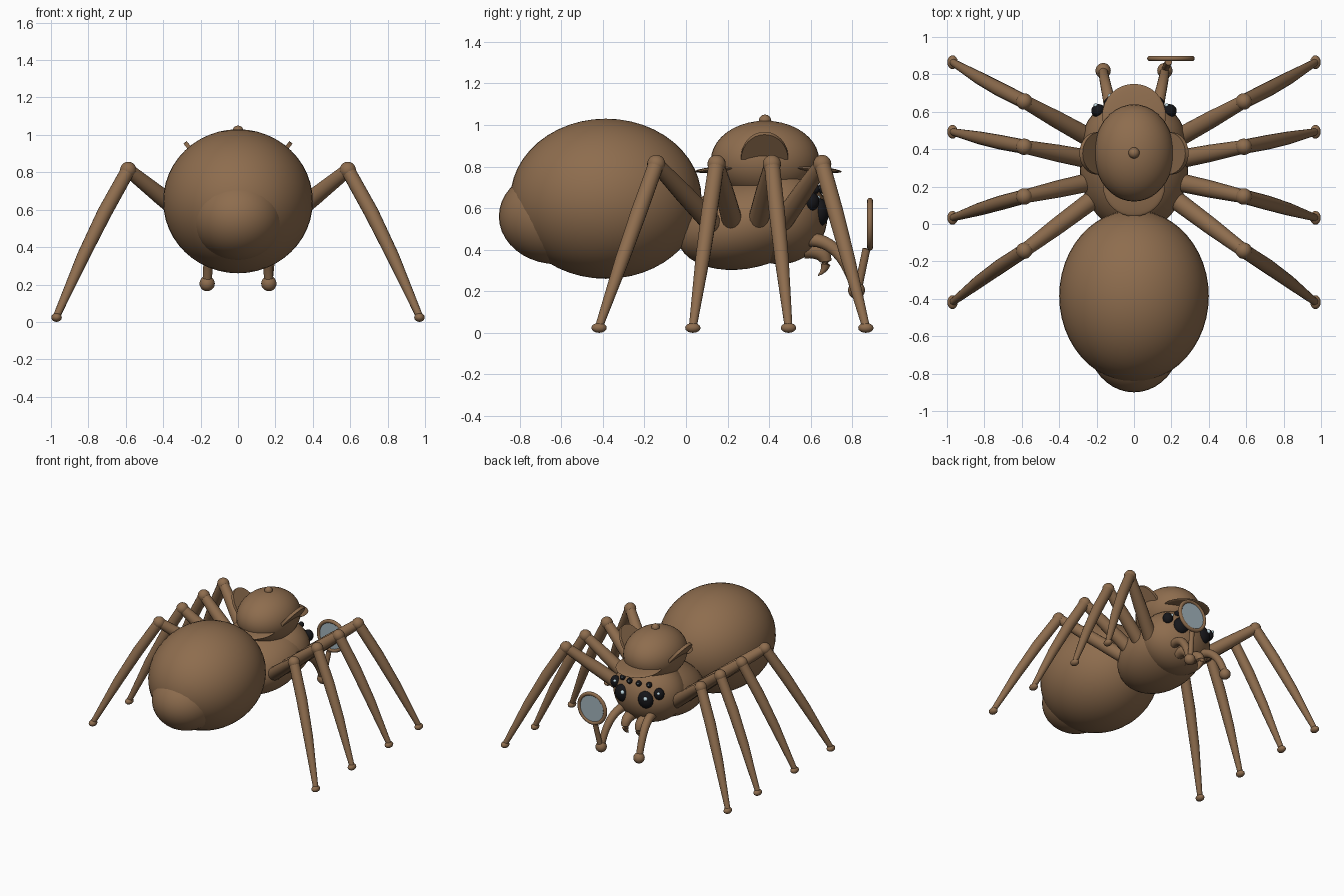
import bpy, bmesh, math
from mathutils import Vector, Matrix

if "Cube" in bpy.data.objects:
    bpy.data.objects.remove(bpy.data.objects["Cube"])


def material(name, rgb):
    m = bpy.data.materials.new(name)
    m.diffuse_color = (*rgb, 1)
    m.use_nodes = True
    m.node_tree.nodes["Principled BSDF"].inputs["Base Color"].default_value = m.diffuse_color
    return m


BROWN = material("brown", (0.27, 0.152, 0.076))
BLACK = material("black", (0.008, 0.008, 0.01))
GLASS = material("pale_glass", (0.36, 0.45, 0.50))
SHINE = material("eye_shine", (0.6, 0.78, 0.85))


def finish(name, bm, mat):
    bmesh.ops.recalc_face_normals(bm, faces=bm.faces)
    me = bpy.data.meshes.new(name)
    bm.to_mesh(me)
    bm.free()
    me.materials.append(mat)
    ob = bpy.data.objects.new(name, me)
    bpy.context.collection.objects.link(ob)
    bpy.ops.object.select_all(action='DESELECT')
    bpy.context.view_layer.objects.active = ob
    ob.select_set(True)
    bpy.ops.object.shade_smooth_by_angle(angle=math.radians(40))
    return ob


def ellipsoid(name, loc, radii, mat=BROWN, tilt=0, seg=32):
    """Ball with three radii, tilted about x in degrees."""
    bm = bmesh.new()
    bmesh.ops.create_uvsphere(bm, u_segments=seg, v_segments=seg // 2, radius=1)
    bm.transform(Matrix.Translation(loc) @ Matrix.Rotation(math.radians(tilt), 4, 'X')
                 @ Matrix.Diagonal((*radii, 1)))
    return finish(name, bm, mat)


def tube(name, path, radii, mat=BROWN, seg=16):
    """Round tube through the path with a radius at each point."""
    bm = bmesh.new()
    pts = [Vector(p) for p in path]
    rings = []
    for i, p in enumerate(pts):
        d = pts[min(i + 1, len(pts) - 1)] - pts[max(i - 1, 0)]
        rot = d.to_track_quat('Z', 'Y')
        rings.append([bm.verts.new(p + rot @ Vector((radii[i] * math.cos(a), radii[i] * math.sin(a), 0)))
                      for a in (2 * math.pi * k / seg for k in range(seg))])
    for r, s in zip(rings, rings[1:]):
        for k in range(seg):
            bm.faces.new((r[k], r[(k + 1) % seg], s[(k + 1) % seg], s[k]))
    bm.faces.new(rings[0])
    bm.faces.new(rings[-1])
    return finish(name, bm, mat)


def smooth_path(ctrl, n=12):
    """Cubic Bezier through four control points."""
    a, b, c, d = (Vector(p) for p in ctrl)
    return [a * (1 - t) ** 3 + b * 3 * t * (1 - t) ** 2 + c * 3 * t * t * (1 - t) + d * t ** 3
            for t in (i / n for i in range(n + 1))]


# Body
ellipsoid("abdomen", (0, -0.385, 0.645), (0.40, 0.46, 0.385), seg=48)
ellipsoid("spinneret", (0, -0.62, 0.56), (0.25, 0.28, 0.23), seg=40)
ellipsoid("thorax", (0, 0.30, 0.525), (0.29, 0.35, 0.212), tilt=14, seg=40)
ellipsoid("head", (0, 0.45, 0.56), (0.275, 0.23, 0.23), seg=40)

# Hat with a crown, two visors and a button
ellipsoid("hat_crown", (0, 0.38, 0.83), (0.215, 0.26, 0.19), seg=40)
ellipsoid("hat_front_visor", (0, 0.58, 0.79), (0.17, 0.17, 0.016), tilt=-5)
ellipsoid("hat_back_visor", (0, 0.20, 0.79), (0.165, 0.16, 0.016), tilt=5)
ellipsoid("hat_button", (0, 0.38, 1.02), (0.03, 0.03, 0.03), seg=16)


def ear_flap(name, s):
    """Half disc leaning outward from the crown."""
    bm = bmesh.new()
    lo, hi = Vector((s * 0.19, 0.378, 0.84)), Vector((s * 0.283, 0.378, 0.96))
    n = Vector((s * 0.12, 0, -0.093)).normalized() * 0.011
    rim = [lo + (hi - lo) * math.sin(a) + Vector((0, 0.113 * math.cos(a), 0))
           for a in (math.pi * k / 24 for k in range(25))]
    f, b = ([bm.verts.new(p + o) for p in rim] for o in (n, -n))
    bm.faces.new(f)
    bm.faces.new(b)
    for k in range(25):
        j = (k + 1) % 25
        bm.faces.new((f[k], f[j], b[j], b[k]))
    finish(name, bm, BROWN)


# Four legs per side: y of hip, knee and foot
LEGS = [(0.46, 0.655, 0.865), (0.345, 0.413, 0.493), (0.225, 0.147, 0.033), (0.12, -0.143, -0.418)]

for side, s in (("right", 1), ("left", -1)):
    ear_flap("ear_flap_" + side, s)
    for i, (hy, ky, fy) in enumerate(LEGS):
        tag = f"_{side}_{i + 1}"
        hip, knee, foot = Vector((s * 0.235, hy, 0.53)), Vector((s * 0.587, ky, 0.812)), Vector((s * 0.97, fy, 0.03))
        ellipsoid("hip" + tag, hip, (0.05, 0.05, 0.05), seg=16)
        tube("upper_leg" + tag, [hip, hip.lerp(knee, 0.5), knee], [0.05, 0.046, 0.036])
        ellipsoid("knee" + tag, knee, (0.044, 0.044, 0.044), seg=20)
        bow = Vector((s * 0.012, 0, 0.006))
        tube("lower_leg" + tag, [knee, knee.lerp(foot, 0.3) + bow, knee.lerp(foot, 0.6) + bow, foot],
             [0.038, 0.039, 0.034, 0.019])
        ellipsoid("foot" + tag, foot - Vector((0, 0, 0.006)), (0.028, 0.037, 0.024), seg=16)

    # Feelers and fangs
    feeler = smooth_path([(s * 0.12, 0.58, 0.45), (s * 0.14, 0.71, 0.45),
                          (s * 0.16, 0.77, 0.36), (s * 0.165, 0.82, 0.205)])
    tube("feeler_" + side, feeler, [0.034 - 0.0008 * k for k in range(13)])
    ellipsoid("feeler_base_" + side, (s * 0.12, 0.595, 0.47), (0.035, 0.035, 0.04), seg=16)
    ellipsoid("feeler_tip_" + side, (s * 0.165, 0.82, 0.205), (0.041, 0.041, 0.041), seg=20)
    fang = smooth_path([(s * 0.06, 0.57, 0.40), (s * 0.06, 0.68, 0.41),
                        (s * 0.06, 0.70, 0.32), (s * 0.055, 0.635, 0.275)])
    tube("fang_" + side, fang, [0.04 * (1 - (k / 12) ** 2) + 0.002 for k in range(13)])

    # Eyes with a shine on the same side of each
    ellipsoid("main_eye_" + side, (s * 0.10, 0.645, 0.58), (0.062, 0.044, 0.066), BLACK, seg=24)
    ellipsoid("main_eye_shine_" + side, (s * 0.10 - 0.025, 0.684, 0.605), (0.016, 0.014, 0.016), SHINE, seg=12)
    ellipsoid("side_eye_" + side, (s * 0.19, 0.605, 0.632), (0.038, 0.036, 0.044), BLACK, seg=20)
    ellipsoid("side_eye_shine_" + side, (s * 0.19 - 0.015, 0.635, 0.65), (0.011, 0.011, 0.011), SHINE, seg=12)
    for k, (x, y) in enumerate(((0.04, 0.645), (0.115, 0.622))):
        ellipsoid(f"small_eye_{side}_{k + 1}", (s * x, y, 0.69), (0.022, 0.022, 0.022), BLACK, seg=12)
        ellipsoid(f"small_eye_shine_{side}_{k + 1}", (s * x - 0.007, y + 0.019, 0.697),
                  (0.006, 0.006, 0.006), SHINE, seg=8)

# Magnifying glass held by the right feeler
CENTRE = Vector((0.197, 0.885, 0.523))
bm = bmesh.new()
N, M = 48, 12
grid = []
for i in range(N):
    a = 2 * math.pi * i / N
    grid.append([])
    for j in range(M):
        b = 2 * math.pi * j / M
        r = 0.113 + 0.014 * math.cos(b)
        grid[i].append(bm.verts.new(CENTRE + Vector((r * math.cos(a), 0.014 * math.sin(b), r * math.sin(a)))))
for i in range(N):
    for j in range(M):
        i2, j2 = (i + 1) % N, (j + 1) % M
        bm.faces.new((grid[i][j], grid[i2][j], grid[i2][j2], grid[i][j2]))
finish("magnifier_rim", bm, BROWN)
tube("magnifier_lens", [CENTRE - Vector((0, 0.005, 0)), CENTRE + Vector((0, 0.005, 0))], [0.11, 0.11], GLASS, 48)
tube("magnifier_handle", [(0.165, 0.825, 0.2), (0.185, 0.868, 0.405)], [0.019, 0.019])
